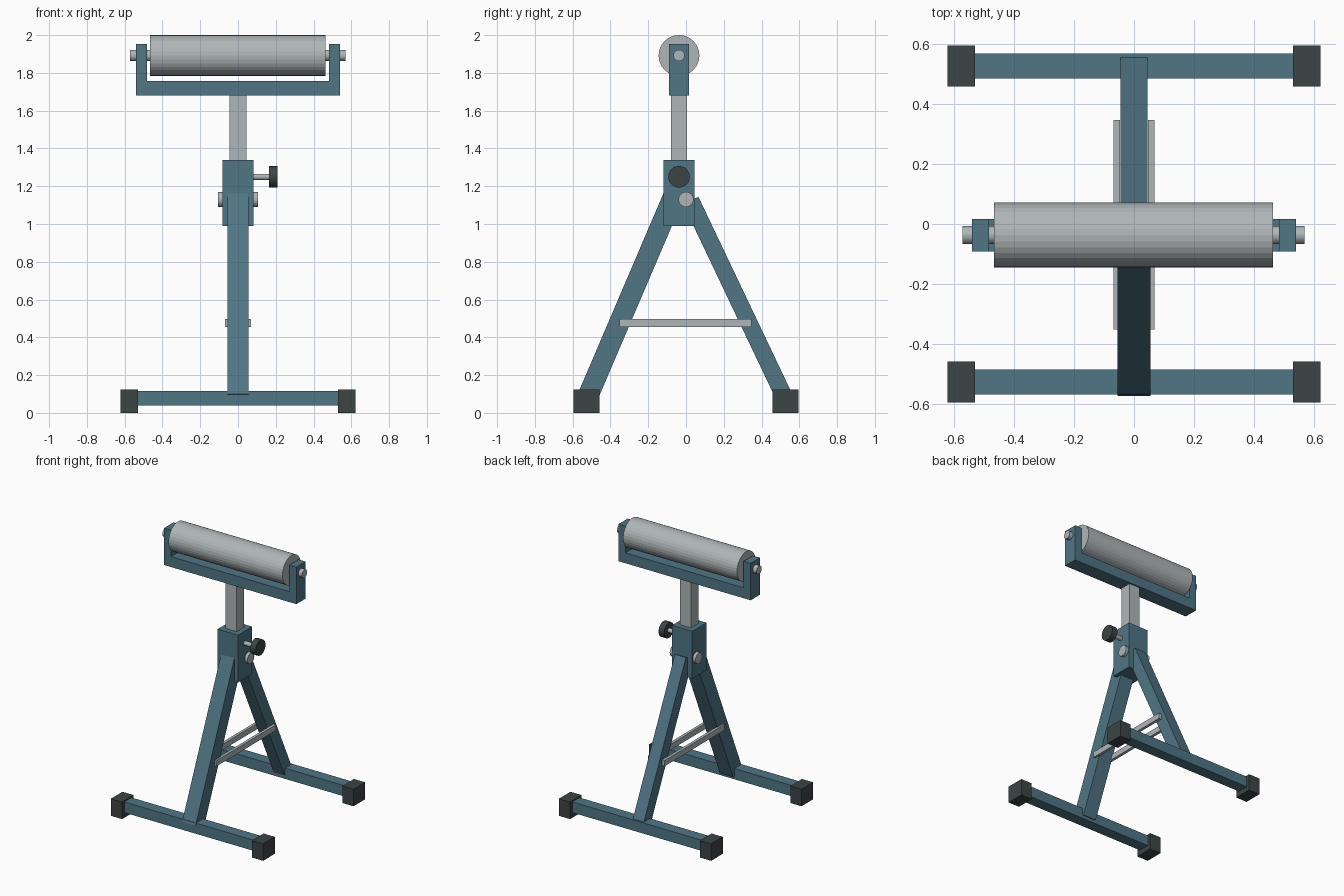
import bpy, math
from mathutils import Vector

if "Cube" in bpy.data.objects:
    bpy.data.objects.remove(bpy.data.objects["Cube"])


def material(name, rgb):
    m = bpy.data.materials.new(name)
    m.diffuse_color = (*rgb, 1)
    m.use_nodes = True
    m.node_tree.nodes["Principled BSDF"].inputs["Base Color"].default_value = m.diffuse_color
    return m


BLUE = material("steel blue paint", (0.08, 0.18, 0.235))
METAL = material("bare metal", (0.43, 0.47, 0.48))
DARK = material("dark rubber", (0.045, 0.058, 0.058))


def finish(name, mat):
    o = bpy.context.object
    o.name = name
    o.data.materials.append(mat)
    return o


def box(name, x, y, z, mat):
    """Box from (min, max) ranges."""
    bpy.ops.mesh.primitive_cube_add(size=1)
    o = finish(name, mat)
    o.location = [(a + b) / 2 for a, b in (x, y, z)]
    o.scale = [b - a for a, b in (x, y, z)]
    return o


def rod(name, x0, x1, y, z, r, mat, sides=24):
    """Cylinder along x."""
    bpy.ops.mesh.primitive_cylinder_add(
        vertices=sides, radius=r, depth=x1 - x0,
        location=((x0 + x1) / 2, y, z), rotation=(0, math.pi / 2, 0))
    return finish(name, mat)


def leg(name, bottom, top, width):
    """Square tube between two (y, z) points."""
    a, b = Vector((0, *bottom)), Vector((0, *top))
    d = b - a
    o = box(name, (-width / 2, width / 2), (-width / 2, width / 2),
            (-d.length / 2, d.length / 2), BLUE)
    o.location = (a + b) / 2
    o.rotation_euler = (math.atan2(-d.y, d.z), 0, 0)
    return o


YC = -0.037  # depth of the post and roller axis

# Feet: cross bars with rubber caps
for side, s in (("front", -1), ("back", 1)):
    yc = s * 0.527
    box(side + "_foot_bar", (-0.56, 0.56), (yc - 0.042, yc + 0.042), (0.038, 0.117), BLUE)
    for end, e in (("left", -1), ("right", 1)):
        xc = e * 0.576
        box(f"{side}_{end}_foot_cap", (xc - 0.046, xc + 0.046),
            (yc - 0.068, yc + 0.068), (0, 0.125), DARK)

# Legs
leg("front_leg", (-0.523, 0.079), (-0.06, 1.163), 0.109)
leg("back_leg", (0.52, 0.085), (0.025, 1.125), 0.09)

# Sleeve, sliding post and pivot bolt
box("sleeve", (-0.083, 0.083), (YC - 0.083, YC + 0.083), (0.99, 1.34), BLUE)
box("sliding_post", (-0.045, 0.045), (YC - 0.043, YC + 0.043), (1.30, 1.70), METAL)
rod("pivot_bolt", -0.105, 0.105, 0, 1.13, 0.04, METAL)

# Clamp knob
rod("knob_shaft", 0.07, 0.175, YC, 1.25, 0.016, METAL)
rod("knob", 0.165, 0.21, YC, 1.25, 0.057, DARK)

# Cradle and leg brace straps, one per side
box("cradle_base", (-0.54, 0.54), (YC - 0.054, YC + 0.054), (1.68, 1.757), BLUE)
for end, e in (("left", -1), ("right", 1)):
    x = sorted((e * 0.483, e * 0.54))
    box(end + "_cradle_arm", x, (YC - 0.054, YC + 0.054), (1.757, 1.953), BLUE)
    x = sorted((e * 0.047, e * 0.068))
    box(end + "_brace_strap", x, (-0.352, 0.347), (0.455, 0.497), METAL)

# Roller and axle
rod("roller", -0.466, 0.464, YC, 1.892, 0.108, METAL, 32)
rod("axle", -0.571, 0.569, YC, 1.892, 0.03, METAL)
